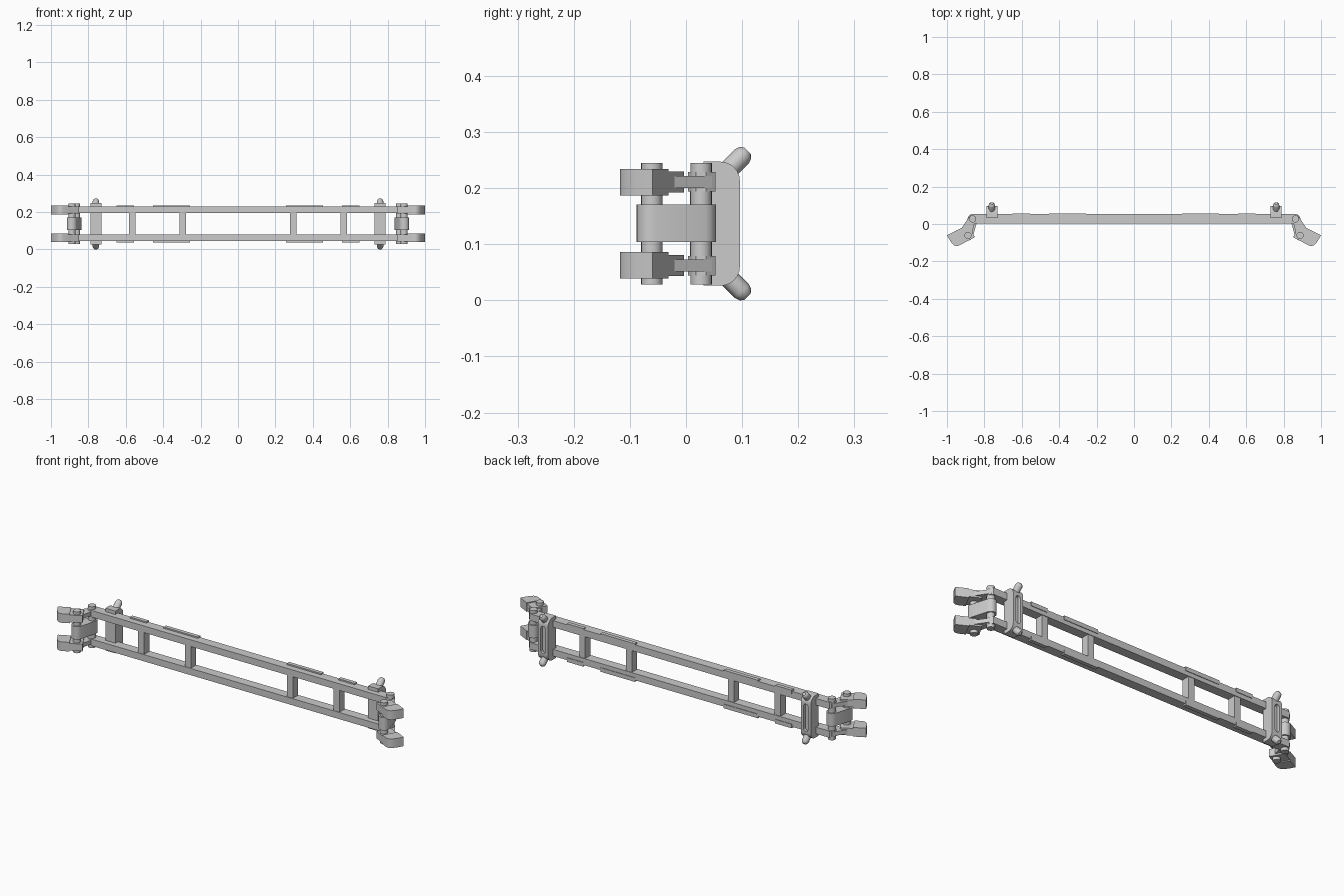
import bpy, bmesh, math
from mathutils import Vector

if "Cube" in bpy.data.objects:
    bpy.data.objects.remove(bpy.data.objects["Cube"])

ZC = 0.1365          # height of the horizontal symmetry plane


def finish(name, bm):
    bmesh.ops.recalc_face_normals(bm, faces=bm.faces)
    me = bpy.data.meshes.new(name)
    bm.to_mesh(me)
    bm.free()
    ob = bpy.data.objects.new(name, me)
    bpy.context.collection.objects.link(ob)
    return ob


def prism(name, pts, lo, hi, axis='z'):
    """Extrude a flat profile along z (xy points), x (yz points) or y (xz points)."""
    place = {'z': lambda a, b, h: (a, b, h),
             'x': lambda a, b, h: (h, a, b),
             'y': lambda a, b, h: (a, h, b)}[axis]
    bm = bmesh.new()
    f = bm.faces.new([bm.verts.new(place(a, b, lo)) for a, b in pts])
    res = bmesh.ops.extrude_face_region(bm, geom=[f])
    move = Vector(place(0, 0, hi - lo))
    bmesh.ops.translate(bm, vec=move,
                        verts=[v for v in res['geom'] if isinstance(v, bmesh.types.BMVert)])
    return finish(name, bm)


def box(name, x0, x1, y0, y1, z0, z1):
    return prism(name, [(x0, y0), (x1, y0), (x1, y1), (x0, y1)], z0, z1)


def smooth(ob):
    bpy.context.view_layer.objects.active = ob
    bpy.ops.object.select_all(action='DESELECT')
    ob.select_set(True)
    bpy.ops.object.shade_smooth_by_angle(angle=math.radians(35))


def arc(cx, cy, r, a0, a1, n=8):
    return [(cx + r * math.cos(math.radians(a0 + (a1 - a0) * i / n)),
             cy + r * math.sin(math.radians(a0 + (a1 - a0) * i / n))) for i in range(n + 1)]


def rod(name, base, direction, rings, n=16):
    """Lathe: rings are (distance along axis, radius)."""
    d = Vector(direction).normalized()
    u = Vector((1, 0, 0))
    v = d.cross(u)
    bm = bmesh.new()
    loops = [[bm.verts.new(Vector(base) + d * h + (u * math.cos(2 * math.pi * i / n)
              + v * math.sin(2 * math.pi * i / n)) * r) for i in range(n)] for h, r in rings]
    for a, b in zip(loops, loops[1:]):
        for i in range(n):
            bm.faces.new((a[i], a[(i + 1) % n], b[(i + 1) % n], b[i]))
    bm.faces.new(loops[0])
    bm.faces.new(loops[-1])
    ob = finish(name, bm)
    smooth(ob)
    return ob


def mir(pts, s):
    return [(s * x, y) for x, y in pts]


def zspan(t, a, b):
    """Mirror a height range about the centre plane when t is -1."""
    return sorted((ZC + t * (a - ZC), ZC + t * (b - ZC)))


P1 = (0.863, 0.027)   # hinge pin at the rail end
P2 = (0.888, -0.061)  # hinge pin at the claw

for t, level in ((1, 'upper'), (-1, 'lower')):
    # long rail with chamfered ends
    rail = [(-0.855, 0.004), (0.855, 0.004), (0.882, 0.018), (0.882, 0.036),
            (0.868, 0.053), (-0.868, 0.053), (-0.882, 0.036), (-0.882, 0.018)]
    prism(level + '_rail', rail, *zspan(t, 0.194, 0.229))
    for s in (1, -1):
        # raised pads along the back edge of the rail
        for a, b in ((0.555, 0.65), (0.257, 0.455)):
            x0, x1 = sorted((s * a, s * b))
            box(level + '_rail_pad', x0, x1, 0.036, 0.056, *zspan(t, 0.215, 0.236))
        # thin arm from rail end to claw
        arm = [(0.843, 0.045), (0.876, 0.046), (0.93, -0.034), (0.91, -0.07), (0.868, -0.06)]
        prism(level + '_arm', mir(arm, s), *zspan(t, 0.2, 0.2215))
        # claw: slim knuckle and thicker rounded tip
        knuckle = [(0.888, -0.004), (0.95, -0.035), (0.915, -0.104), (0.85, -0.07)]
        prism(level + '_claw_knuckle', mir(knuckle, s), *zspan(t, 0.192, 0.2295))
        tip = [(0.943, -0.031), (1.0, -0.060), (0.984, -0.088), (0.973, -0.104),
               (0.962, -0.114), (0.949, -0.118), (0.936, -0.115), (0.905, -0.099)]
        smooth(prism(level + '_claw_tip', mir(tip, s), *zspan(t, 0.1865, 0.234)))
        # slanted peg on the bracket corner
        rod(level + '_peg', (s * 0.76, 0.065, ZC + t * 0.0855), (0, 1, t),
            [(0, 0.0175), (0.049, 0.0175), (0.058, 0.0145), (0.063, 0.008)], 12)

for s in (1, -1):
    # hinge pins
    for x, y in (P1, P2):
        rod('hinge_pin', (s * x, y, 0.0285), (0, 0, 1), [(0, 0.019), (0.216, 0.019)], 20)
    # centre link wrapping both pins
    ang = math.degrees(math.atan2(P2[1] - P1[1], P2[0] - P1[0]))
    link = arc(*P2, 0.0275, ang - 90, ang + 90) + arc(*P1, 0.0265, ang + 90, ang + 270)
    smooth(prism('centre_link', mir(link, s), 0.104, 0.171))
    # cross struts between rails
    for x in (0.295, 0.565):
        box('strut', s * x - 0.017, s * x + 0.017, 0.007, 0.05, 0.07, 0.203)
    # bracket plate with rounded back corners and a recessed slot
    prof = ([(0.031, 0.026)] + arc(0.062, 0.06, 0.034, -90, 0, 6)
            + arc(0.062, 0.213, 0.034, 0, 90, 6) + [(0.031, 0.247)])
    plate = prism('bracket', prof, s * 0.76 - 0.029, s * 0.76 + 0.029, 'x')
    slot = (arc(s * 0.76, 0.195, 0.013, 0, 180, 8) + arc(s * 0.76, 0.078, 0.013, 180, 360, 8))
    cut = prism('slot_cutter', slot, 0.08, 0.13, 'y')
    cut.hide_render = True
    cut.hide_set(True)
    m = plate.modifiers.new('slot', 'BOOLEAN')
    m.object = cut
    m.operation = 'DIFFERENCE'
    m.solver = 'EXACT'
    smooth(plate)
